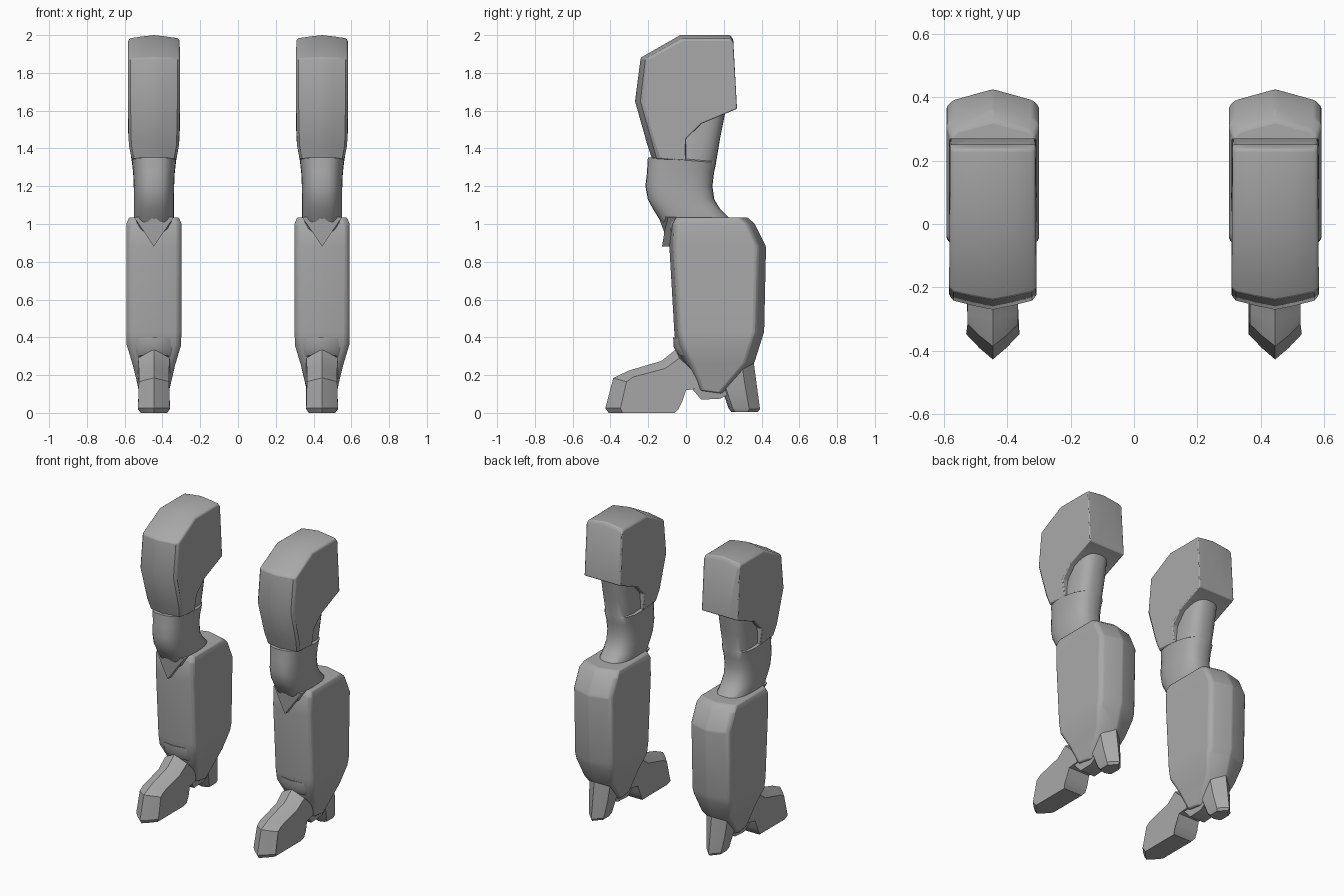
import bpy, bmesh, math

LEG_X = 0.445  # centre line of each leg

armor = bpy.data.materials.new("plain grey")
armor.diffuse_color = (0.4, 0.4, 0.4, 1)


def loft(name, loops, bevel=0.0, angle=30, smooth=35):
    """Skin equal-length loops, cap both ends, mirror to the other leg."""
    bm = bmesh.new()
    rows = [[bm.verts.new((x + LEG_X, y, z)) for x, y, z in lp] for lp in loops]
    n = len(rows[0])
    for a, b in zip(rows, rows[1:]):
        for i in range(n):
            j = (i + 1) % n
            bm.faces.new((a[i], a[j], b[j], b[i]))
    bm.faces.new(rows[0])
    bm.faces.new(rows[-1][::-1])
    bmesh.ops.recalc_face_normals(bm, faces=bm.faces)
    me = bpy.data.meshes.new(name)
    bm.to_mesh(me)
    bm.free()
    me.materials.append(armor)
    ob = bpy.data.objects.new(name, me)
    bpy.context.collection.objects.link(ob)
    bpy.ops.object.select_all(action='DESELECT')
    ob.select_set(True)
    bpy.context.view_layer.objects.active = ob
    bpy.ops.object.shade_smooth_by_angle(angle=math.radians(smooth))
    if bevel:
        bv = ob.modifiers.new("soft_edges", 'BEVEL')
        bv.width, bv.segments = bevel, 2
        bv.limit_method, bv.angle_limit = 'ANGLE', math.radians(angle)
    ob.modifiers.new("other_leg", 'MIRROR')
    return ob


def ridged_ring(zf, zb, y0, y1, w, rf, rb, c):
    """Ten-sided section with a front and back ridge; tilts from zf to zb."""
    half = [(0, y0), (w - c, y0 + rf), (w, y0 + rf + c),
            (w, y1 - rb - c), (w - c, y1 - rb), (0, y1)]
    pts = half + [(-x, y) for x, y in half[-2:0:-1]]
    return [(x, y, zf + (zb - zf) * (y - y0) / (y1 - y0)) for x, y in pts]


def round_ring(zf, zb, y0, y1, w, n=28, e=0.75):
    """Soft-cornered oval section."""
    out = []
    for i in range(n):
        t = 2 * math.pi * i / n
        s, k = math.sin(t), math.cos(t)
        u = math.copysign(abs(k) ** e, k)
        out.append((w * math.copysign(abs(s) ** e, s),
                    (y0 + y1) / 2 + u * (y1 - y0) / 2,
                    (zf + zb) / 2 + u * (zb - zf) / 2))
    return out


def slab(name, profile, stations, **kw):
    """Side profile lofted across x; points are (y, z, side dy, side dz, half width)."""
    loops = []
    for sx, drop in stations:
        loops.append([(sx * w, y + dy * drop, z + dz * drop)
                      for y, z, dy, dz, w in profile])
    return loft(name, loops, **kw)


# Thigh guard with bowed front and crowned top
W = 0.138
slab("thigh_guard", [
    (-0.18, 1.345, .035, 0, .118), (-0.205, 1.42, .04, 0, .133),
    (-0.27, 1.65, .04, 0, W), (-0.24, 1.88, .035, -.005, W),
    (-0.03, 2.0, .01, -.022, .136), (0.235, 2.0, 0, -.022, .134),
    (0.25, 1.975, 0, -.015, .136), (0.27, 1.61, 0, 0, W),
    (0.08, 1.53, 0, 0, W), (0.0, 1.45, 0, 0, .134), (0.0, 1.335, 0, 0, .118)],
    [(-1, 1.15), (-.9, .72), (-.45, .32), (0, 0), (.45, .32), (.9, .72), (1, 1.15)],
    bevel=0.006, angle=40)

# Knee and the leg running up into the thigh guard
loft("knee_and_leg", [round_ring(*r) for r in [
    (0.96, 0.96, -0.09, 0.23, .10),
    (1.00, 1.03, -0.125, 0.23, .106),
    (1.08, 1.08, -0.175, 0.18, .106),
    (1.13, 1.13, -0.202, 0.15, .106),
    (1.20, 1.20, -0.215, 0.14, .107),
    (1.27, 1.27, -0.207, 0.148, .110),
    (1.352, 1.325, -0.202, 0.16, .118),
    (1.355, 1.33, -0.12, 0.16, .100),
    (1.45, 1.45, -0.06, 0.18, .100),
    (1.70, 1.70, -0.03, 0.23, .100)]])

# Pointed flap below the knee
loft("knee_flap", [
    [(-.105, y0, 1.035), (0, y1, 1.05), (.105, y0, 1.035),
     (.05, y2, .955), (0, y3, .88), (-.05, y2, .955)]
    for y0, y1, y2, y3 in [(-.095, -.15, -.115, -.127), (-.04, -.06, -.04, -.06)]])

# Shin guard, tapering to the ankle
loft("shin_guard", [ridged_ring(*r) for r in [
    (0.12, 0.10, 0.06, 0.21, .078, .015, .02, .015),
    (0.25, 0.27, 0.00, 0.365, .112, .02, .035, .02),
    (0.355, 0.39, -0.055, 0.402, .144, .025, .035, .02),
    (0.43, 0.43, -0.062, 0.415, .145, .02, .035, .02),
    (0.88, 0.88, -0.088, 0.425, .146, .02, .035, .02),
    (1.00, 1.00, -0.085, 0.365, .146, .02, .03, .02),
    (1.035, 1.035, -0.07, 0.325, .132, .02, .03, .02)]],
    bevel=0.008, angle=25, smooth=30)

# Collar where the foot meets the shin
loft("ankle_collar", [ridged_ring(*r) for r in [
    (0.31, 0.25, -0.045, 0.15, .09, .02, .01, .02),
    (0.35, 0.30, -0.065, 0.15, .10, .02, .01, .02),
    (0.40, 0.36, -0.068, 0.15, .10, .02, .01, .02)]])

# Front of the foot with a pointed toe
F = 0.084
slab("foot", [
    (-0.41, 0.0, .075, 0, .07), (-0.427, 0.025, .08, 0, F),
    (-0.385, 0.185, .07, -.02, .08), (-0.30, 0.225, .02, -.035, .08),
    (-0.13, 0.275, .02, -.04, .08), (-0.055, 0.335, .02, -.045, F),
    (0.06, 0.20, 0, 0, F), (0.07, 0.13, 0, 0, .075),
    (0.0, 0.12, 0, 0, .08), (-0.02, 0.06, 0, 0, F),
    (-0.04, 0.02, 0, 0, F), (-0.06, 0.0, 0, 0, .07)],
    [(-1, 1), (-.5, .45), (0, 0), (.5, .45), (1, 1)], smooth=30)

# Small block bridging the arch
slab("arch", [
    (0.03, 0.13, 0, 0, .07), (0.08, 0.07, 0, 0, .055), (0.18, 0.075, 0, 0, .055),
    (0.23, 0.10, 0, 0, .06), (0.23, 0.18, 0, 0, .07), (0.03, 0.18, 0, 0, .07)],
    [(-1, 0), (1, 0)])

# Heel with a ridge at the back
loft("heel", [ridged_ring(*r) for r in [
    (0.005, 0.005, 0.24, 0.38, .045, .01, .04, .012),
    (0.025, 0.02, 0.225, 0.392, .055, .01, .045, .012),
    (0.13, 0.13, 0.19, 0.377, .07, .01, .05, .012),
    (0.22, 0.28, 0.17, 0.357, .08, .01, .05, .012)]], smooth=30)
